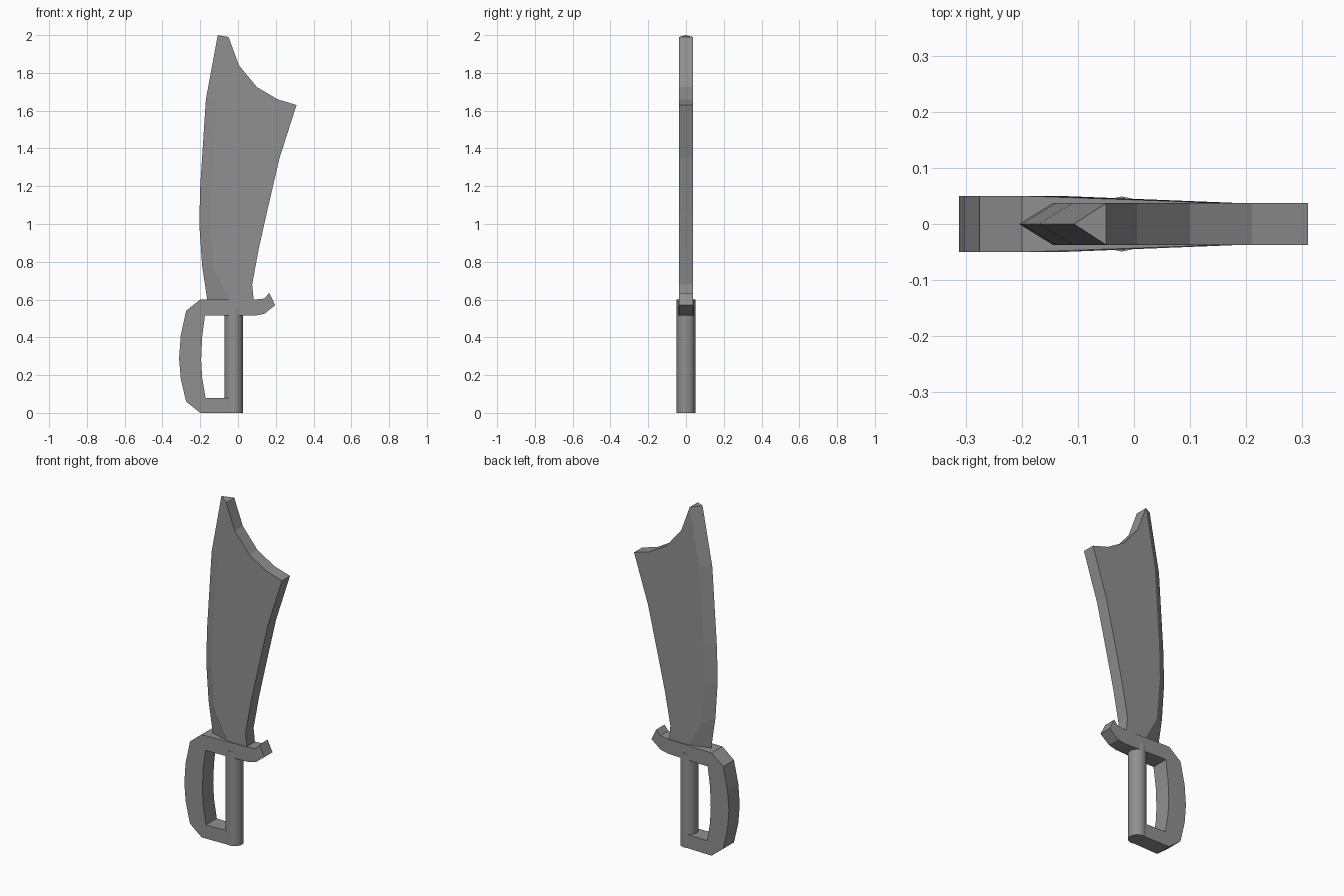
import bpy
import bmesh
import math

cube = bpy.data.objects.get("Cube")
if cube:
    bpy.data.objects.remove(cube, do_unlink=True)

steel = bpy.data.materials.new("grey_steel")
steel.use_nodes = True
GREY = (0.28, 0.28, 0.28, 1)
steel.diffuse_color = GREY
steel.node_tree.nodes["Principled BSDF"].inputs["Base Color"].default_value = GREY


def finish(name, bm):
    bmesh.ops.recalc_face_normals(bm, faces=bm.faces)
    mesh = bpy.data.meshes.new(name)
    bm.to_mesh(mesh)
    bm.free()
    mesh.materials.append(steel)
    obj = bpy.data.objects.new(name, mesh)
    bpy.context.collection.objects.link(obj)
    return obj


def sides(bm, outline, half):
    """Matching front and back faces of an x-z outline."""
    rings = []
    for s in (-1, 1):
        ring = [bm.verts.new((x, s * half(x), z)) for x, z in outline]
        bm.faces.new(ring)
        rings.append(ring)
    return rings


def bridge(bm, a, b):
    for i in range(len(a) - 1):
        bm.faces.new((a[i], a[i + 1], b[i + 1], b[i]))


# Blade: flat body with a wedge running along the cutting edge
edge = [(-0.16, 0.58), (-0.19, 0.78), (-0.205, 1.0), (-0.2, 1.2),
        (-0.17, 1.66), (-0.107, 2.0)]
shoulder = [(-0.035, 0.58), (-0.125, 0.75), (-0.145, 1.0), (-0.14, 1.2),
            (-0.11, 1.66), (-0.05, 1.99)]
spine = [(0.005, 1.84), (0.1, 1.725), (0.21, 1.66), (0.31, 1.63),
         (0.22, 1.35), (0.155, 1.07), (0.11, 0.87), (0.075, 0.68),
         (0.085, 0.58)]
bm = bmesh.new()
front, back = sides(bm, shoulder + spine, lambda x: 0.037)
n = len(shoulder)
bridge(bm, front[n - 1:], back[n - 1:])
ridge = [bm.verts.new((x, 0, z)) for x, z in edge]
bridge(bm, front[:n], ridge)
bridge(bm, back[:n], ridge)
bm.faces.new((front[n - 1], back[n - 1], ridge[-1]))
bm.faces.new((front[0], ridge[0], back[0], back[-1], front[-1]))
finish("blade", bm)

# Knuckle guard and crossguard: one bent strip, thinning toward the hook
outer = [(-0.03, 0), (-0.2, 0), (-0.275, 0.06), (-0.303, 0.18),
         (-0.312, 0.29), (-0.303, 0.41), (-0.275, 0.54), (-0.2, 0.6),
         (-0.13, 0.6), (0.085, 0.6), (0.14, 0.605), (0.165, 0.635)]
inner = [(0.197, 0.57), (0.14, 0.525), (0.09, 0.515), (-0.13, 0.515),
         (-0.175, 0.515), (-0.19, 0.4), (-0.195, 0.28), (-0.19, 0.19),
         (-0.172, 0.08), (-0.03, 0.08)]


def guard_half(x):
    t = min(max((x + 0.13) / 0.28, 0), 1)
    return 0.05 - 0.013 * t


bm = bmesh.new()
front, back = sides(bm, outer + inner, guard_half)
bridge(bm, front + front[:1], back + back[:1])
finish("hand_guard", bm)

# Grip
bpy.ops.mesh.primitive_cylinder_add(vertices=16, radius=0.049, depth=0.55,
                                    location=(-0.022, 0, 0.275))
grip = bpy.context.object
grip.name = "grip"
grip.data.materials.append(steel)
bpy.ops.object.shade_smooth_by_angle(angle=math.radians(40))
